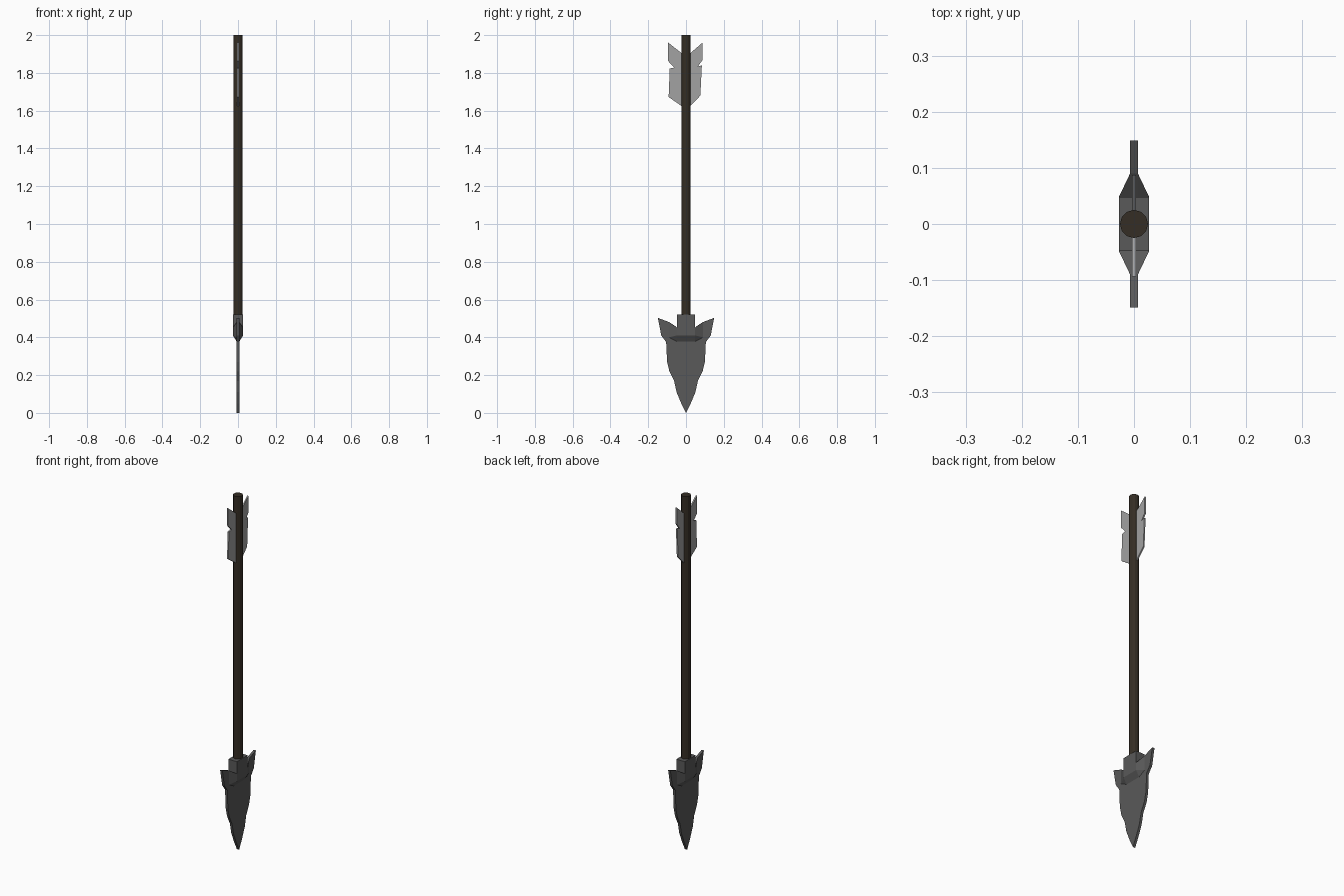
import bpy, bmesh

if "Cube" in bpy.data.objects:
    bpy.data.objects.remove(bpy.data.objects["Cube"])


def material(name, rgb):
    m = bpy.data.materials.new(name)
    m.diffuse_color = (*rgb, 1)
    m.use_nodes = True
    m.node_tree.nodes["Principled BSDF"].inputs["Base Color"].default_value = m.diffuse_color
    return m


STEEL = material("dark_steel", (0.10, 0.10, 0.10))
WOOD = material("dark_wood", (0.035, 0.027, 0.018))
FEATHER = material("grey_feather", (0.36, 0.36, 0.36))


def finish(name, bm, mat):
    bmesh.ops.recalc_face_normals(bm, faces=bm.faces)
    me = bpy.data.meshes.new(name)
    bm.to_mesh(me)
    bm.free()
    me.materials.append(mat)
    ob = bpy.data.objects.new(name, me)
    bpy.context.collection.objects.link(ob)
    return ob


def plate(name, outline, half, mat):
    """Flat outline in the y-z plane, given thickness along x."""
    bm = bmesh.new()
    face = bm.faces.new([bm.verts.new((-half, y, z)) for y, z in outline])
    new = bmesh.ops.extrude_face_region(bm, geom=[face])["geom"]
    bmesh.ops.translate(bm, vec=(2 * half, 0, 0),
                        verts=[v for v in new if isinstance(v, bmesh.types.BMVert)])
    return finish(name, bm, mat)


def hull(name, points, mat):
    """Convex solid from points mirrored across x."""
    bm = bmesh.new()
    for x, y, z in points:
        for s in (-1, 1):
            bm.verts.new((s * x, y, z))
    bmesh.ops.convex_hull(bm, input=bm.verts)
    bmesh.ops.dissolve_limit(bm, angle_limit=0.01, verts=bm.verts, edges=bm.edges)
    return finish(name, bm, mat)


# Shaft
bm = bmesh.new()
bmesh.ops.create_cone(bm, cap_ends=True, segments=12, radius1=0.025, radius2=0.025, depth=1.58)
bmesh.ops.translate(bm, vec=(0, 0, 1.21), verts=bm.verts)
finish("shaft", bm, WOOD)

# Blade with swept-back barbs
T = 0.007
side = [(0.025, 0.05), (0.05, 0.11), (0.063, 0.17), (0.088, 0.22), (0.1, 0.27),
        (0.105, 0.375), (0.131, 0.41), (0.149, 0.503), (0.09, 0.481), (0.047, 0.452)]
plate("blade", [(0, 0)] + side + [(-y, z) for y, z in reversed(side)], T, STEEL)

# Socket, tapering into the blade at its lower end
W = 0.027
hull("socket", [(x, y, z) for y in (-0.048, 0.048)
                for x, z in ((W, 0.52), (W, 0.41), (T, 0.378))], STEEL)

# Flares from socket to barbs
for s, label in ((1, "right"), (-1, "left")):
    hull("flare_" + label, [(W, s * 0.048, 0.452), (W, s * 0.048, 0.41), (T, s * 0.048, 0.378),
                            (T, s * 0.09, 0.481), (T, s * 0.09, 0.40)], STEEL)

# Notched feathers
plate("feather_right", [(0.015, 1.62), (0.024, 1.625), (0.076, 1.68), (0.084, 1.84), (0.063, 1.834),
                        (0.087, 1.867), (0.087, 1.96), (0.024, 1.905), (0.015, 1.9)], 0.004, FEATHER)
plate("feather_left", [(-0.015, 1.62), (-0.024, 1.625), (-0.092, 1.672), (-0.086, 1.823), (-0.063, 1.828),
                       (-0.094, 1.862), (-0.094, 1.96), (-0.024, 1.905), (-0.015, 1.9)], 0.004, FEATHER)
